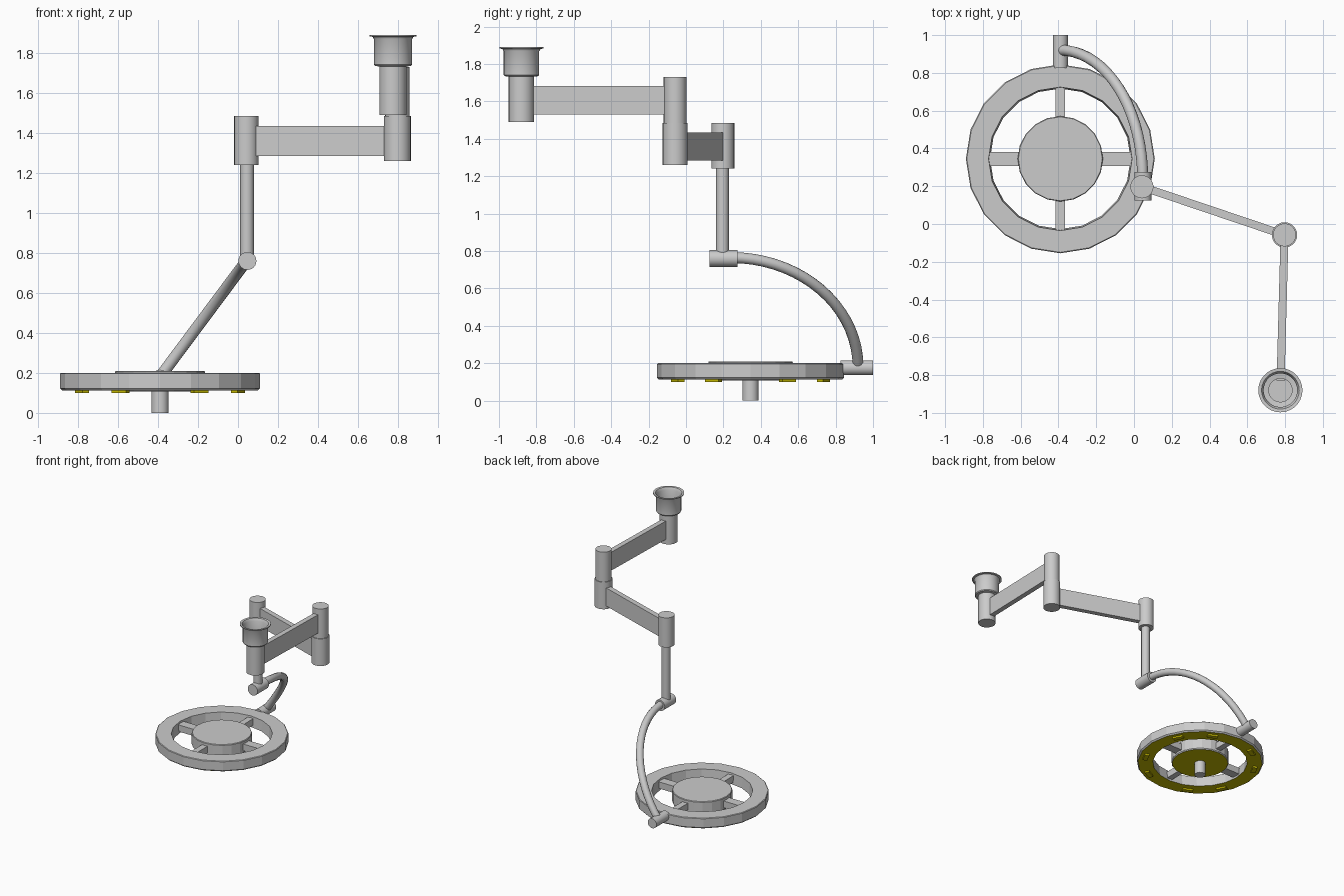
import bpy, bmesh, math
from mathutils import Vector, Matrix

if "Cube" in bpy.data.objects:
    bpy.data.objects.remove(bpy.data.objects["Cube"])

yellow = bpy.data.materials.new("led_yellow")
yellow.diffuse_color = (0.55, 0.48, 0.0, 1)
yellow.use_nodes = True
yellow.node_tree.nodes["Principled BSDF"].inputs["Base Color"].default_value = yellow.diffuse_color
LAMP = Vector((-0.39, 0.345, 0))


def finish(name, bm, smooth=False, under=False):
    bmesh.ops.recalc_face_normals(bm, faces=bm.faces)
    me = bpy.data.meshes.new(name)
    if under:  # grey body with yellow downward faces
        me.materials.append(None)
        me.materials.append(yellow)
        for f in bm.faces:
            f.material_index = 1 if f.normal.z < -0.9 else 0
    bm.to_mesh(me)
    bm.free()
    ob = bpy.data.objects.new(name, me)
    bpy.context.collection.objects.link(ob)
    if smooth:
        bpy.ops.object.select_all(action='DESELECT')
        ob.select_set(True)
        bpy.context.view_layer.objects.active = ob
        bpy.ops.object.shade_smooth_by_angle(angle=math.radians(35))
    return ob


def lathe(name, profile, centre, sides, closed=False, smooth=False, under=False):
    bm = bmesh.new()
    pts = [bm.verts.new((r, 0, z)) for r, z in profile]
    edges = [bm.edges.new(p) for p in zip(pts, pts[1:])]
    if closed:
        edges.append(bm.edges.new((pts[-1], pts[0])))
    bmesh.ops.spin(bm, geom=pts + edges, cent=(0, 0, 0), axis=(0, 0, 1),
                   angle=2 * math.pi, steps=sides)
    bmesh.ops.remove_doubles(bm, verts=bm.verts, dist=1e-4)
    bmesh.ops.translate(bm, verts=bm.verts, vec=(centre[0], centre[1], 0))
    return finish(name, bm, smooth, under)


def rod(name, a, b, r, sides=24):
    a, b = Vector(a), Vector(b)
    bm = bmesh.new()
    m = Matrix.Translation((a + b) / 2) @ (b - a).to_track_quat('Z', 'Y').to_matrix().to_4x4()
    bmesh.ops.create_cone(bm, cap_ends=True, segments=sides, radius1=r, radius2=r,
                          depth=(b - a).length, matrix=m)
    return finish(name, bm, True)


def bar(name, a, b, z0, z1, width):
    a, b = Vector(a), Vector(b)
    d, c = b - a, (a + b) / 2
    m = (Matrix.Translation((c.x, c.y, (z0 + z1) / 2)) @ Matrix.Rotation(math.atan2(d.y, d.x), 4, 'Z')
         @ Matrix.Diagonal((d.length, width, z1 - z0, 1)))
    bm = bmesh.new()
    bmesh.ops.create_cube(bm, size=1, matrix=m)
    return finish(name, bm)


# Lamp head: ring, hub, spokes, LEDs, handle
lathe("lamp_ring", [(0.38, 0.2), (0.495, 0.2), (0.5, 0.196), (0.5, 0.123), (0.49, 0.113),
                    (0.372, 0.113)], LAMP, 20, closed=True, under=True)
lathe("lamp_hub", [(0, 0.21), (0.222, 0.21), (0.226, 0.205), (0.226, 0.115), (0.22, 0.107),
                   (0, 0.107)], LAMP, 20, under=True)
for i in range(4):
    a = i * math.pi / 2
    d = Vector((math.cos(a), math.sin(a), 0))
    bar(f"spoke_{i}", (LAMP + d * 0.2).to_2d(), (LAMP + d * 0.39).to_2d(),
        0.13, 0.185, 0.05 if i % 2 else 0.074)
for q in range(4):
    for j, deg in enumerate((27, 63)):
        a = math.radians(q * 90 + deg)
        d = Vector((math.cos(a), math.sin(a)))
        t = Vector((-d.y, d.x)) * 0.041
        c = LAMP.to_2d() + d * 0.437
        led = bar(f"led_{q}_{j}", c - t, c + t, 0.099, 0.116, 0.037)
        led.data.materials.append(yellow)
rod("handle", (LAMP.x, LAMP.y, 0), (LAMP.x, LAMP.y, 0.12), 0.043)
rod("lamp_pivot", (-0.39, 0.825, 0.176), (-0.39, 1.0, 0.176), 0.04)

# Curved arm lying in a tilted plane
cu = bpy.data.curves.new("curved_arm_path", 'CURVE')
cu.dimensions = '3D'
cu.bevel_depth = 0.029
cu.bevel_resolution = 4
cu.use_fill_caps = True
sp = cu.splines.new('POLY')
N = 18
sp.points.add(N)
for i in range(N + 1):
    t = math.pi / 2 * i / N
    y, z = 0.24 + 0.68 * math.sin(t), 0.765 - 0.585 * (1 - math.cos(t))
    sp.points[i].co = (0.046 + (z - 0.765) * 0.745, y, z, 1)
tmp = bpy.data.objects.new("curved_arm_path", cu)
bpy.context.collection.objects.link(tmp)
bm = bmesh.new()
bm.from_mesh(tmp.evaluated_get(bpy.context.evaluated_depsgraph_get()).to_mesh())
bpy.data.objects.remove(tmp)
finish("curved_arm", bm, True)

# Drop rod and its joints
E, M, T = (0.042, 0.197), (0.797, -0.058), (0.775, -0.88)
rod("lower_joint", (0.047, 0.125, 0.76), (0.047, 0.275, 0.76), 0.045)
rod("drop_rod", (0.045, 0.195, 0.77), (0.045, 0.195, 1.25), 0.034)
rod("elbow_joint", (*E, 1.24), (*E, 1.485), 0.061)

# Horizontal arms and middle joint
bar("lower_arm", E, M, 1.285, 1.435, 0.042)
rod("middle_joint_lower", (*M, 1.26), (*M, 1.485), 0.067)
rod("middle_joint_upper", (*M, 1.48), (*M, 1.73), 0.061)
bar("upper_arm", M, (0.776, -0.83), 1.53, 1.682, 0.042)

# Hollow ceiling mount with flared cup
lathe("ceiling_mount", [(0, 1.49), (0.068, 1.49), (0.068, 1.732), (0.09, 1.735), (0.095, 1.742),
                        (0.095, 1.868), (0.102, 1.88), (0.117, 1.883), (0.117, 1.89),
                        (0.1, 1.888), (0.089, 1.868), (0.089, 1.742), (0.062, 1.738),
                        (0.062, 1.496), (0, 1.496)], T, 28, smooth=True)
